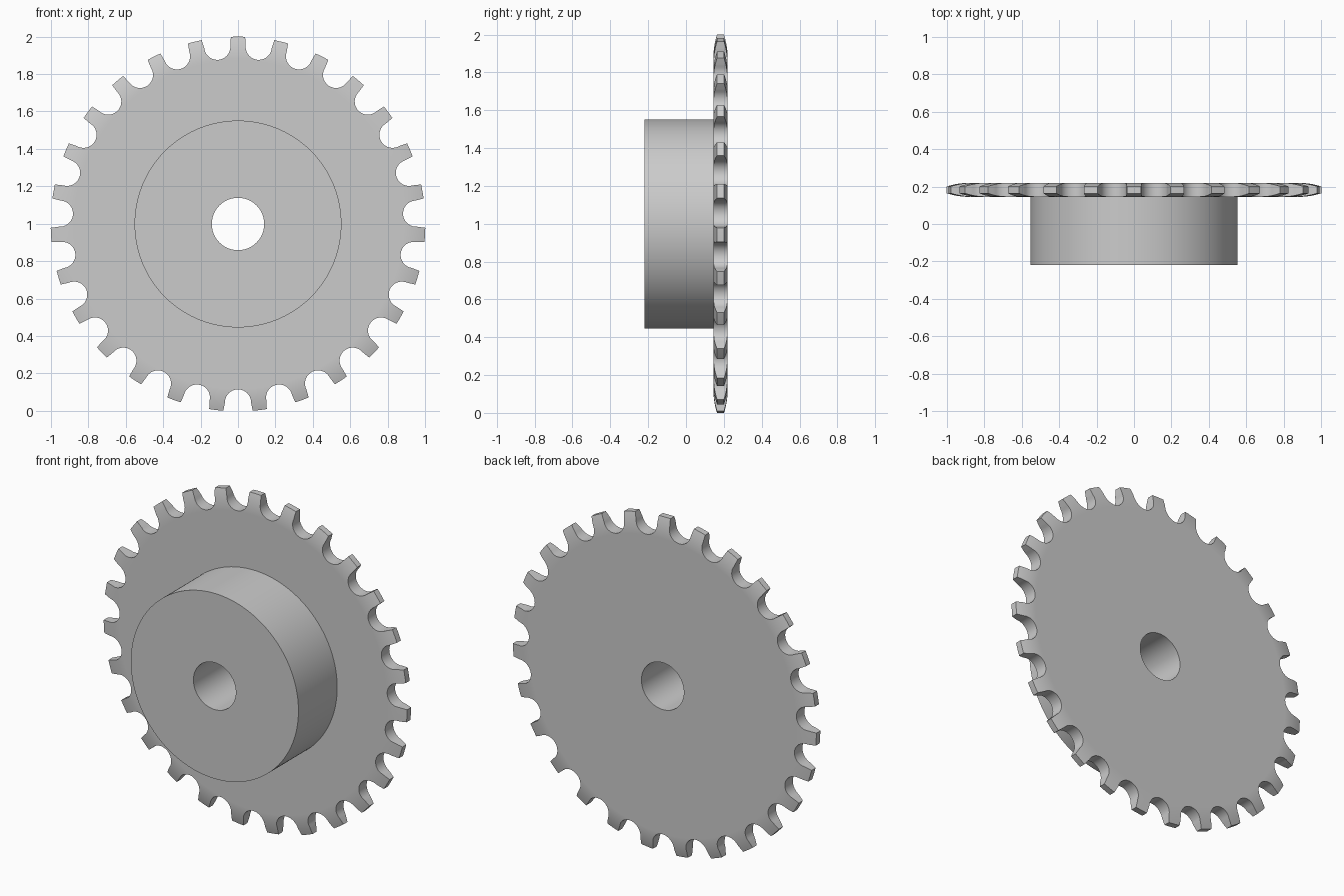
import bpy
import bmesh
from math import pi, sin, cos, atan2, hypot, radians

cube = bpy.data.objects.get("Cube")
if cube:
    bpy.data.objects.remove(cube, do_unlink=True)

TEETH = 27
COLUMNS = 6                    # facets across one tooth pitch
HALF_PITCH = pi / TEETH
TIP, CENTRE_Z = 1.0015, 0.9985
BORE, HUB = 0.14, 0.553
HUB_FRONT, FRONT, BACK = -0.22, 0.145, 0.22
ROLLER, PITCH_RADIUS = 0.07, 0.954
RIM = 0.88                     # where the teeth start to thin
TIP_HALF_WIDTH, THINNING = 0.038, 0.019

steel = bpy.data.materials.new("steel_grey")
steel.use_nodes = True
colour = (0.6, 0.6, 0.6, 1)
steel.diffuse_color = colour
steel.node_tree.nodes["Principled BSDF"].inputs["Base Color"].default_value = colour


def sweep(name, profile, walls=()):
    """Turn (radius, y, half angle) rings about the y axis, one pitch at a time.
    walls lists ring index quads that close the flanks of each tooth."""
    bm = bmesh.new()
    for t in range(TEETH):
        mid = pi / 2 + 2 * HALF_PITCH * t
        grid = []
        for r, y, half in profile:
            angles = [mid + half * (2 * j / COLUMNS - 1) for j in range(COLUMNS + 1)]
            grid.append([bm.verts.new((r * cos(a), y, CENTRE_Z + r * sin(a))) for a in angles])
        for a, b in zip(grid, grid[1:]):
            for j in range(COLUMNS):
                bm.faces.new((a[j], b[j], b[j + 1], a[j + 1]))
        for quad in walls:
            bm.faces.new([grid[i][-1] for i in quad])
            bm.faces.new([grid[i][0] for i in reversed(quad)])
    bmesh.ops.remove_doubles(bm, verts=bm.verts, dist=0.00001)
    mesh = bpy.data.meshes.new(name)
    bm.to_mesh(mesh)
    bm.free()
    mesh.materials.append(steel)
    obj = bpy.data.objects.new(name, mesh)
    bpy.context.collection.objects.link(obj)
    bpy.ops.object.select_all(action="DESELECT")
    obj.select_set(True)
    bpy.context.view_layer.objects.active = obj
    bpy.ops.object.shade_smooth_by_angle(angle=radians(30))
    return obj


# Tooth flank: round roller seat, then a nearly straight side up to the tip
flank = []
SEAT_STEPS, SIDE_STEPS = 10, 4
for i in range(SEAT_STEPS + 1):
    phi = pi / 2 * i / SEAT_STEPS
    along, across = PITCH_RADIUS - ROLLER * cos(phi), ROLLER * sin(phi)
    flank.append((hypot(along, across), HALF_PITCH - atan2(across, along)))
r0, h0 = flank[-1]
for i in range(1, SIDE_STEPS + 1):
    f = i / SIDE_STEPS
    flank.append((r0 + (TIP - r0) * f, h0 + (TIP_HALF_WIDTH / TIP - h0) * f))


def thin(r):
    return THINNING * ((r - RIM) / (TIP - RIM)) ** 2


# Toothed plate: front face, front of teeth, tips, back of teeth, back face, bore
front_teeth = [(r, FRONT + thin(r), h) for r, h in flank]
back_teeth = [(r, BACK - thin(r), h) for r, h in reversed(flank)]
plate = [(HUB, FRONT, HALF_PITCH), (RIM - 0.01, FRONT, HALF_PITCH), (RIM, FRONT, HALF_PITCH)]
first = len(plate)
plate += front_teeth + back_teeth
last = len(plate) - 1
plate += [(r, y, HALF_PITCH) for r, y in
          ((RIM, BACK), (RIM - 0.01, BACK), (BORE, BACK), (BORE, FRONT))]
walls = [(first + i, first + i + 1, last - i - 1, last - i) for i in range(len(flank) - 1)]
sweep("toothed_plate", plate, walls)

# Hub: bore, front face and outer wall, meeting the plate
sweep("hub", [(r, y, HALF_PITCH) for r, y in
              ((BORE, FRONT), (BORE, HUB_FRONT), (HUB, HUB_FRONT), (HUB, FRONT))])
